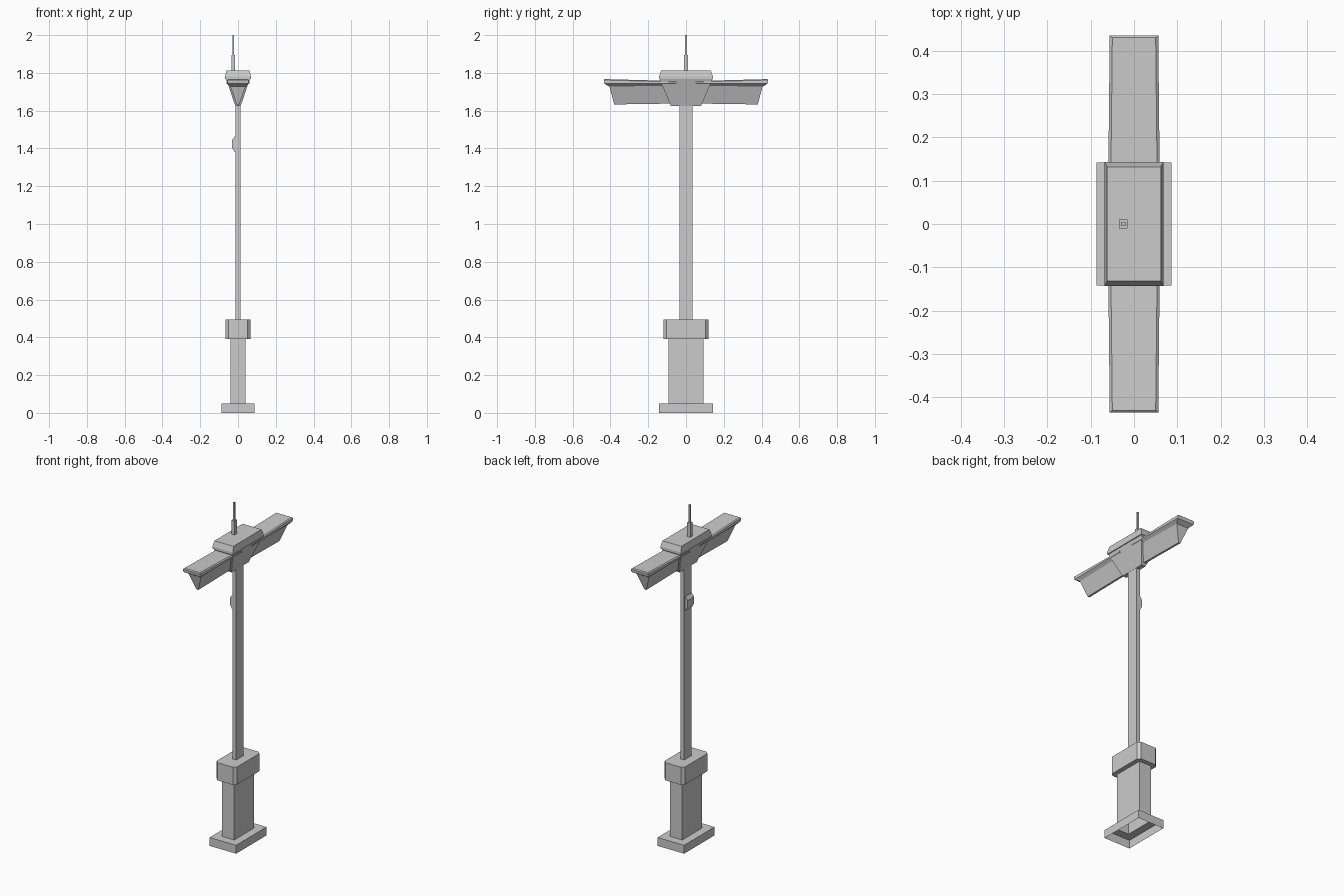
import bpy, bmesh

if "Cube" in bpy.data.objects:
    bpy.data.objects.remove(bpy.data.objects["Cube"])


def loft(name, rings, cap_bottom=True, cap_top=True):
    """Skin a stack of four-point rings with flat faces."""
    bm = bmesh.new()
    loops = [[bm.verts.new(p) for p in ring] for ring in rings]
    for a, b in zip(loops, loops[1:]):
        for i in range(4):
            j = (i + 1) % 4
            bm.faces.new((a[i], a[j], b[j], b[i]))
    if cap_bottom:
        bm.faces.new(loops[0][::-1])
    if cap_top:
        bm.faces.new(loops[-1])
    bmesh.ops.recalc_face_normals(bm, faces=bm.faces)
    me = bpy.data.meshes.new(name)
    bm.to_mesh(me)
    bm.free()
    ob = bpy.data.objects.new(name, me)
    bpy.context.collection.objects.link(ob)
    return ob


def rect(z, hx, hy, cx=0.0):
    return [(cx - hx, -hy, z), (cx + hx, -hy, z), (cx + hx, hy, z), (cx - hx, hy, z)]


# Hollow foot and pedestal, open underneath
loft("foot_and_pedestal", [rect(0, .087, .142), rect(.05, .087, .142),
                           rect(.05, .04, .093), rect(.4, .04, .093)], False, False)

# Collar with chamfered upright corners
collar = loft("collar", [rect(.39, .067, .12), rect(.495, .067, .12)])
bm = bmesh.new()
bm.from_mesh(collar.data)
upright = [e for e in bm.edges if abs(e.verts[0].co.z - e.verts[1].co.z) > .05]
bmesh.ops.bevel(bm, geom=upright, offset=.016, segments=1, affect='EDGES')
bm.to_mesh(collar.data)
bm.free()

# Pole
loft("pole", [rect(.49, .013, .035), rect(1.64, .013, .035)])

# Small chamfered box on the left face of the pole
loft("pole_box", [rect(1.38, .004, .03, -.014), rect(1.405, .011, .03, -.021),
                  rect(1.443, .011, .03, -.021), rect(1.463, .004, .03, -.014)])

# Central housing, tapering down to the pole, with a chamfered cap
loft("housing", [rect(1.625, .014, .08), rect(1.768, .063, .14),
                 rect(1.768, .068, .143), rect(1.78, .068, .143), rect(1.812, .062, .132)])

# Lamp arms: V-shaped body under a lipped lid
# (inner z, outer z, inner half width, outer half width, outer y)
ARM = [(1.638, 1.633, .006, .006, .38),
       (1.733, 1.727, .042, .04, .405),
       (1.745, 1.743, .060, .056, .432),
       (1.752, 1.762, .060, .056, .435),
       (1.757, 1.767, .054, .050, .430)]
for side, s in (("front", -1), ("back", 1)):
    loft(side + "_arm", [[(-wi, s * .05, zi), (wi, s * .05, zi),
                          (wo, s * y, zo), (-wo, s * y, zo)]
                         for zi, zo, wi, wo, y in ARM])

# Stepped antenna
loft("antenna", [rect(1.80, .01, .01, -.025), rect(1.895, .01, .01, -.025),
                 rect(1.895, .005, .005, -.025), rect(2.0, .005, .005, -.025)])
